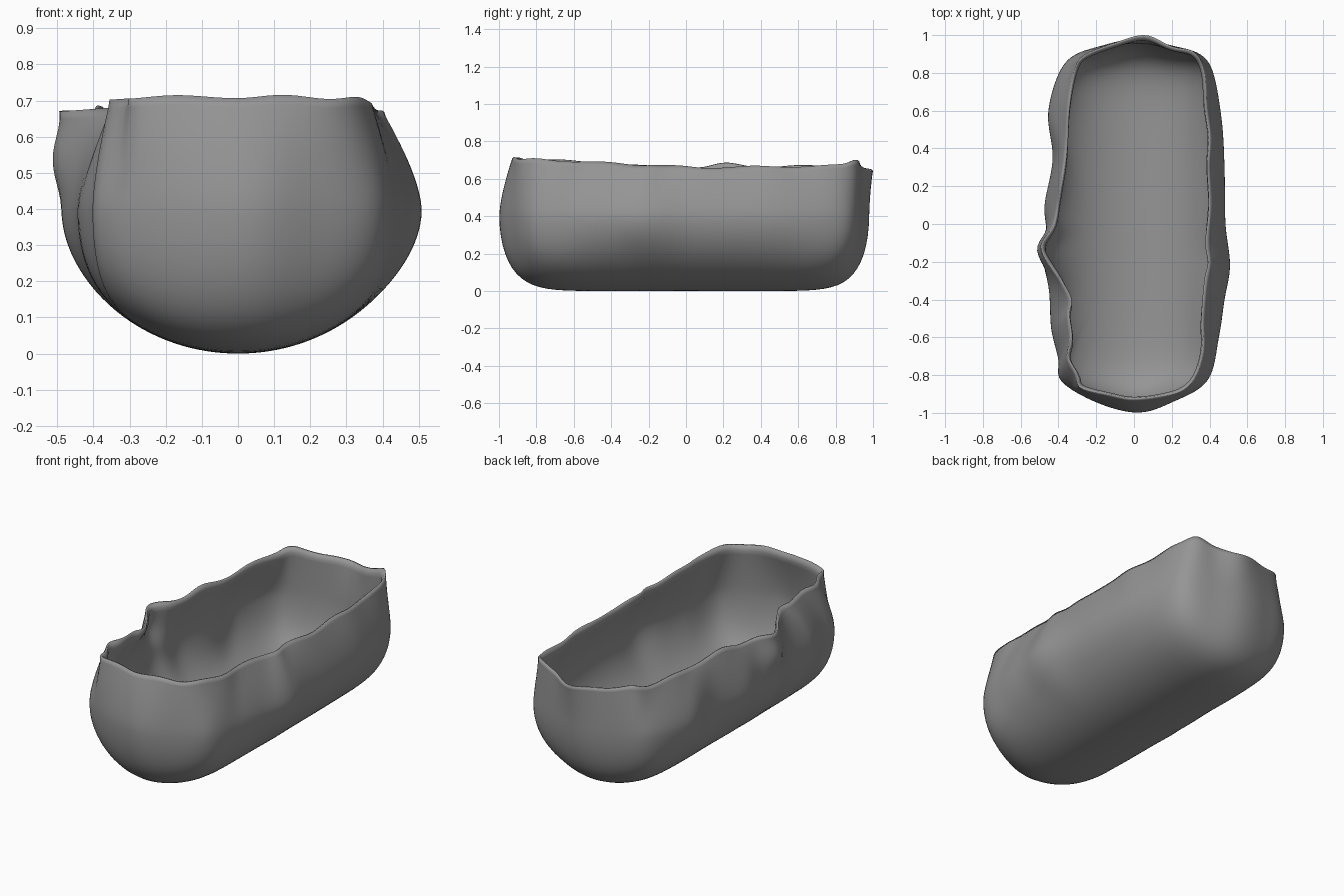
import bpy
import math
from mathutils import Vector

cube = bpy.data.objects.get("Cube")
if cube:
    bpy.data.objects.remove(cube)

SEGMENTS = 180
BELLY_Z = 0.4

# Wavy rim outline, anticlockwise from the front
RIM = [(0, -.93), (.2, -.905), (.29, -.86), (.34, -.78), (.37, -.65), (.365, -.5),
       (.38, -.3), (.4, -.2), (.385, -.1), (.405, .1), (.395, .3), (.405, .45),
       (.385, .6), (.375, .8), (.32, .91), (.2, .94), (.06, 1), (-.1, .96),
       (-.27, .89), (-.32, .8), (-.35, .6), (-.36, .4), (-.39, .2), (-.425, 0),
       (-.495, -.13), (-.39, -.3), (-.335, -.4), (-.35, -.47), (-.335, -.6),
       (-.355, -.7), (-.305, -.8), (-.285, -.87), (-.12, -.91)]

# Widest outline of the hull
BELLY = [(.02, -1), (.2, -.945), (.39, -.83), (.45, -.6), (.48, -.4), (.51, -.22),
         (.485, 0), (.48, .3), (.465, .55), (.42, .8), (.35, .9), (.2, .945),
         (.03, .98), (-.15, .95), (-.36, .86), (-.455, .6), (-.43, .35),
         (-.475, .1), (-.465, -.03), (-.49, -.15), (-.45, -.35), (-.44, -.55),
         (-.4, -.72), (-.39, -.83), (-.2, -.945)]


def smooth_loop(points, steps=12):
    """Closed Catmull-Rom curve through the points."""
    p = [Vector(q) for q in points]
    out = []
    for i in range(len(p)):
        a, b, c, d = (p[(i + k) % len(p)] for k in (-1, 0, 1, 2))
        for s in range(steps):
            t = s / steps
            out.append(.5 * (2 * b + (c - a) * t + (2 * a - 5 * b + 4 * c - d) * t * t
                             + (3 * b - a - 3 * c + d) * t ** 3))
    return out


def resample(loop, count):
    """Points at even spacing around a closed loop."""
    pairs = list(zip(loop, loop[1:] + loop[:1]))
    total = sum((b - a).length for a, b in pairs)
    out, walked = [], 0
    for a, b in pairs:
        size = (b - a).length
        while len(out) < count and len(out) * total / count < walked + size:
            out.append(a.lerp(b, (len(out) * total / count - walked) / size))
        walked += size
    return out


def at_direction(loop, direction):
    """Point where a ray from the middle crosses the loop."""
    best = None
    for a, b in zip(loop, loop[1:] + loop[:1]):
        ca = direction.x * a.y - direction.y * a.x
        cb = direction.x * b.y - direction.y * b.x
        if ca * cb <= 0 and ca != cb:
            hit = a.lerp(b, ca / (ca - cb))
            if hit.dot(direction) > 0 and (best is None or hit.length > best.length):
                best = hit
    return best


def fullness(p):
    """1 on a plain barrel outline: elliptical across, tight ends along."""
    return (p.x / .475) ** 2 + (p.y / .985) ** 10


def plain_outline(p):
    """Point of the plain barrel outline in the direction of p."""
    low, high = 0, 2
    for _ in range(30):
        mid = (low + high) / 2
        if fullness(p * mid) < 1:
            low = mid
        else:
            high = mid
    return p * low


def bump(d, width):
    return math.exp(-(d / width) ** 2)


def rim_height(p):
    z = .66 + .05 * max(0, .1 - p.y) + .015 * max(0, p.y)
    z += .005 * math.sin(p.y * 15 + p.x * 22)
    if p.x < 0:
        z += .02 * bump(p.y - .2, .1)
    z += .025 * bump(abs(p.x) - .32, .07) * bump(p.y - .92, .06)
    return z - .03 * bump(p.y - 1, .05)


# Hull rings from the keel out to the belly, then up to the rim
rim = resample(smooth_loop(RIM), SEGMENTS)
belly_loop = smooth_loop(BELLY)
belly = [at_direction(belly_loop, p) for p in rim]
plain = [plain_outline(p) for p in belly]
inner = [math.sin(math.pi / 2 * k / 26) for k in range(1, 27)]
upper = [k / 12 for k in range(1, 13)]

verts = [(0, 0, 0)]
for r in inner:
    for p, q in zip(belly, plain):
        flat = q.lerp(p, r ** 6) * r
        z = BELLY_Z * (1 - math.sqrt(max(0, 1 - fullness(q * r))))
        verts.append((flat.x, flat.y, z))
for u in upper:
    for p, q in zip(belly, rim):
        flat = p.lerp(q, u ** 1.5)
        if p.x < 0:
            flat.x -= .025 * bump(p.y + .14, .09) * math.sin(math.pi * u) ** 2
        verts.append((flat.x, flat.y, BELLY_Z + (rim_height(q) - BELLY_Z) * u))

faces = []
for i in range(SEGMENTS):
    j = (i + 1) % SEGMENTS
    faces.append((0, 1 + j, 1 + i))
    for ring in range(len(inner) + len(upper) - 1):
        a = 1 + ring * SEGMENTS
        b = a + SEGMENTS
        faces.append((a + i, a + j, b + j, b + i))

mesh = bpy.data.meshes.new("hull")
mesh.from_pydata(verts, [], faces)
hull = bpy.data.objects.new("hull", mesh)
bpy.context.collection.objects.link(hull)

# Soften the lofted skin, then give it a wall that thins towards the rim
edge = len(verts) - SEGMENTS
skin = hull.vertex_groups.new(name="skin")
skin.add(list(range(edge)), 1, 'REPLACE')
soften = hull.modifiers.new("soften", 'SMOOTH')
soften.factor = .5
soften.iterations = 4
soften.vertex_group = "skin"
wall = hull.modifiers.new("wall", 'SOLIDIFY')
wall.thickness = .024
wall.offset = -1
wall.vertex_group = "skin"
wall.thickness_vertex_group = .4

# Single grey colour
grey = bpy.data.materials.new("mid grey")
grey.use_nodes = True
colour = (.3, .3, .3, 1)
grey.diffuse_color = colour
grey.node_tree.nodes["Principled BSDF"].inputs["Base Color"].default_value = colour
mesh.materials.append(grey)

bpy.ops.object.select_all(action='DESELECT')
bpy.context.view_layer.objects.active = hull
hull.select_set(True)
bpy.ops.object.shade_smooth_by_angle(angle=math.radians(50))
